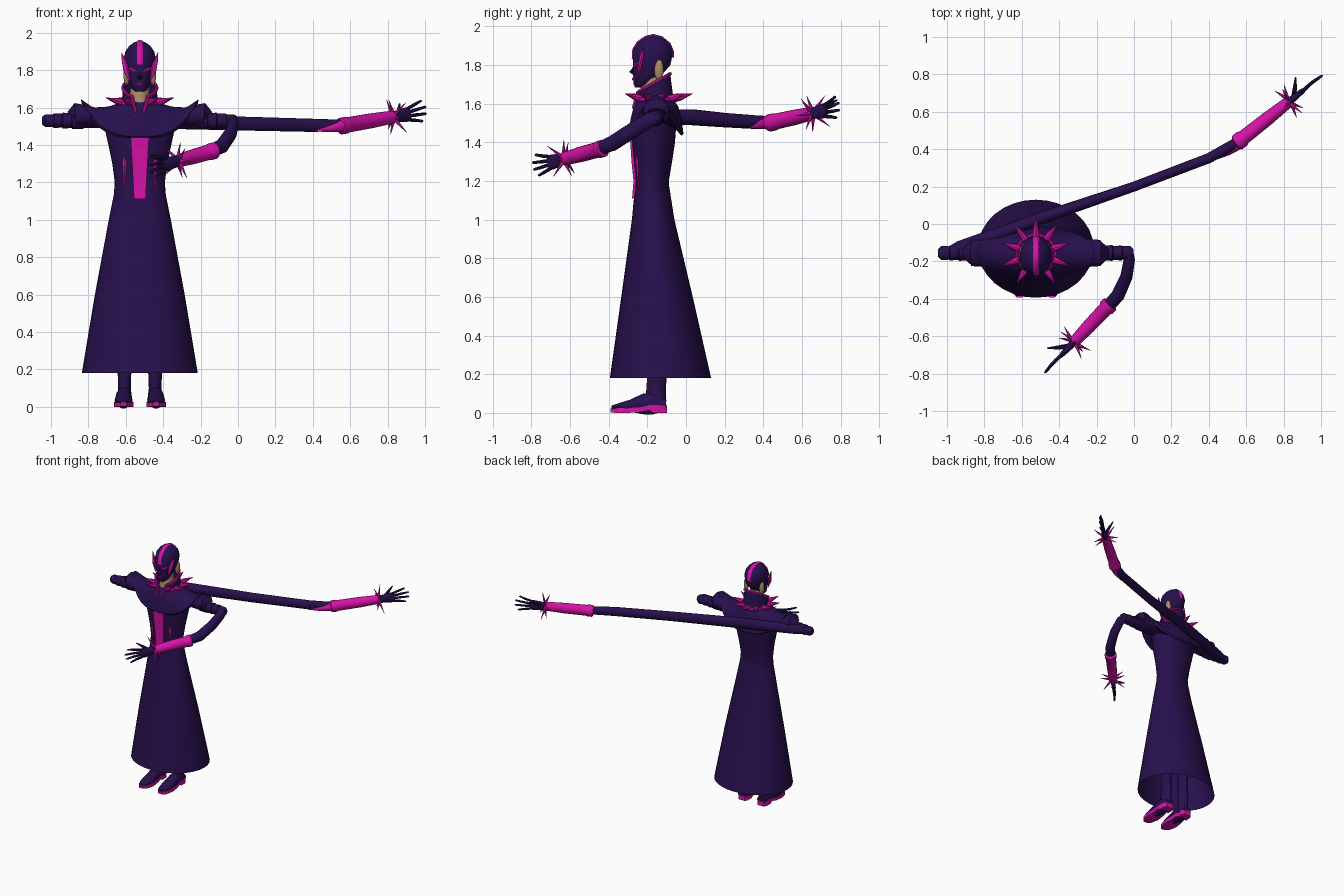
import bpy, bmesh, math
from mathutils import Vector

if "Cube" in bpy.data.objects:
    bpy.data.objects.remove(bpy.data.objects["Cube"])

CX = -0.525  # body centre line
UP = Vector((0, 0, 1))


def material(name, rgb):
    m = bpy.data.materials.new(name)
    m.use_nodes = True
    m.diffuse_color = (*rgb, 1)
    m.node_tree.nodes["Principled BSDF"].inputs["Base Color"].default_value = (*rgb, 1)
    return m


PURPLE = material("dark purple", (0.021, 0.005, 0.075))
PINK = material("hot pink", (0.68, 0.006, 0.39))
SKIN = material("tan skin", (0.42, 0.27, 0.13))


def finish(name, bm, mat):
    bmesh.ops.recalc_face_normals(bm, faces=bm.faces)
    me = bpy.data.meshes.new(name)
    bm.to_mesh(me)
    bm.free()
    me.materials.append(mat)
    ob = bpy.data.objects.new(name, me)
    bpy.context.collection.objects.link(ob)
    bpy.ops.object.select_all(action='DESELECT')
    ob.select_set(True)
    bpy.context.view_layer.objects.active = ob
    bpy.ops.object.shade_smooth_by_angle(angle=0.7)
    return ob


def loft(bm, rings, caps=True, closed=True):
    """Skin a list of equally long point rings."""
    vs = [[bm.verts.new(p) for p in r] for r in rings]
    n = len(vs[0])
    for a, b in zip(vs, vs[1:]):
        for i in range(n if closed else n - 1):
            j = (i + 1) % n
            bm.faces.new((a[i], a[j], b[j], b[i]))
    if caps:
        bm.faces.new(vs[0])
        bm.faces.new(vs[-1])


def oval(x, y, z, rx, ry, n=32, lift=0):
    """Horizontal oval; lift raises the two side ends."""
    angles = [math.tau * i / n for i in range(n)]
    return [(x + rx * math.cos(a), y + ry * math.sin(a), z + lift * abs(math.cos(a)) ** 3) for a in angles]


def tube(bm, path, n=14):
    """Path of (point, half width, half height)."""
    pts = [Vector(p) for p, w, h in path]
    rings = []
    for i, (p, w, h) in enumerate(path):
        d = (pts[min(i + 1, len(pts) - 1)] - pts[max(i - 1, 0)]).normalized()
        side = d.cross(UP if abs(d.z) < 0.999 else Vector((0, 1, 0))).normalized()
        up = side.cross(d)
        rings.append([pts[i] + side * w * math.cos(math.tau * k / n) + up * h * math.sin(math.tau * k / n)
                      for k in range(n)])
    loft(bm, rings)


def tube_part(name, mat, path, n=14):
    bm = bmesh.new()
    tube(bm, path, n)
    return finish(name, bm, mat)


def oval_part(name, mat, rows, caps=True):
    """Rows of (z, rx, y, ry) stacked on the centre line."""
    bm = bmesh.new()
    loft(bm, [oval(CX, y, z, rx, ry) for z, rx, y, ry in rows], caps)
    return finish(name, bm, mat)


# Robe and torso
oval_part("skirt", PURPLE, [(0.18, .31, -.132, .262), (0.6, .24, -.15, .185),
                            (1.0, .166, -.17, .11), (1.16, .134, -.175, .09)], caps=False)
oval_part("torso", PURPLE, [(1.12, .14, -.175, .092), (1.2, .134, -.176, .087), (1.3, .147, -.172, .1),
                            (1.4, .168, -.17, .113), (1.5, .19, -.165, .115), (1.58, .14, -.16, .1),
                            (1.63, .07, -.16, .07)])
oval_part("neck", SKIN, [(1.56, .07, -.175, .075), (1.64, .052, -.18, .06), (1.75, .05, -.175, .05)])

# Front panel and the small side trims
bm = bmesh.new()
loft(bm, [[(CX - w, y, z), (CX + w, y, z), (CX + w, y + .03, z), (CX - w, y + .03, z)]
          for z, w, y in [(1.11, .031, -.279), (1.2, .036, -.272), (1.3, .041, -.282), (1.46, .05, -.292)]])
finish("front_panel", bm, PINK)
for side, s in (("right", -1), ("left", 1)):
    tube_part(side + "_chest_trim", PINK, [((CX + s * .078, -.246, 1.16), .002, .002),
                                           ((CX + s * .081, -.25, 1.25), .007, .008),
                                           ((CX + s * .084, -.256, 1.31), .014, .008),
                                           ((CX + s * .084, -.256, 1.34), .001, .001)], 6)

# Mantle draped over the shoulders, sides swept up
bm = bmesh.new()
loft(bm, [oval(CX, -.155, z, rx, ry, 40, lift) for z, rx, ry, lift in
          [(1.63, .09, .085, 0), (1.585, .17, .115, .02), (1.52, .25, .132, .08),
           (1.445, .315, .142, .2), (1.435, .305, .132, .16), (1.47, .2, .11, .04)]])
finish("mantle", bm, PURPLE)

# Shoulder guards and ridged sleeves
for side, s in (("right", -1), ("left", 1)):
    def at(dx, z=1.53, y=-.155):
        return (CX + s * dx, y, z)
    tube_part(side + "_shoulder_guard", PURPLE, [(at(.18, 1.54), .06, .04), (at(.27, 1.555), .075, .055),
                                                 (at(.345, 1.56), .07, .066), (at(.352, 1.55), .05, .045)])
    tube_part(side + "_sleeve", PURPLE, [(at(.3), .045, .045), (at(.36), .046, .046), (at(.365), .04, .04),
                                         (at(.41), .042, .044), (at(.415), .037, .038), (at(.46), .04, .04),
                                         (at(.465), .036, .035), (at(.505), .037, .034), (at(.522), .02, .022)])

# Stretched right arm and bent left arm
tube_part("right_long_arm", PURPLE, [((-.985, -.145, 1.53), .025, .03), ((-.93, -.13, 1.53), .04, .038),
                                     ((-.5, .03, 1.53), .033, .042), ((0, .2, 1.515), .026, .038),
                                     ((.4, .352, 1.505), .027, .036), ((.58, .45, 1.505), .03, .03)])
tube_part("left_bent_arm", PURPLE, [((-.03, -.145, 1.53), .025, .035), ((-.025, -.19, 1.515), .03, .04),
                                    ((-.04, -.28, 1.46), .033, .04), ((-.085, -.38, 1.395), .036, .04),
                                    ((-.15, -.455, 1.365), .034, .034)])
tube_part("right_elbow_point", PINK, [((.41, .337, 1.475), .003, .003), ((.5, .385, 1.49), .02, .022),
                                      ((.57, .44, 1.505), .036, .036)])


def hand(side, wrist, direction, s):
    """Palm, four spread fingers and a thumb, plus the ring of wrist spikes."""
    d = Vector(direction).normalized()
    w = Vector(wrist)
    out = Vector((-d.y, d.x, 0)).normalized() * s
    up = out.cross(d).normalized()
    up = up if up.z > 0 else -up
    bm = bmesh.new()
    tube(bm, [(w - d * .02, .022, .026), (w + d * .04, .018, .034), (w + d * .09, .014, .04),
              (w + d * .115, .009, .034)])
    for k, length in zip((1.5, .5, -.5, -1.5), (.205, .23, .228, .2)):
        base = w + d * .09 + up * k * .018
        tip = w + d * length + up * (k * .036 + .005)
        tube(bm, [(base, .01, .01), (base.lerp(tip, .55) + out * .004, .009, .009),
                  (tip - d * .008, .007, .007), (tip, .002, .002)], 8)
    tip = w + d * .115 + out * .08 + up * .055
    tube(bm, [(w + d * .03, .014, .014), (w + d * .075 + out * .04 + up * .03, .011, .011),
              (tip, .004, .004)], 8)
    finish(side + "_hand", bm, PURPLE)
    bm = bmesh.new()
    for i in range(8):
        a = math.tau * i / 8 + .1
        r = out * math.cos(a) + up * math.sin(a)
        lean = d * (.025 if i % 2 else -.025)
        tube(bm, [(w + r * .02, .011, .011), (w + r * (.115 if i % 2 else .095) + lean, .001, .001)], 6)
    finish(side + "_wrist_spikes", bm, PINK)


# Forearm guards with thick elbow cuffs, then hands
for side, elbow, wrist, s in (("right", (.545, .43, 1.5), (.83, .655, 1.55), 1),
                              ("left", (-.125, -.425, 1.37), (-.32, -.63, 1.315), -1)):
    e, w = Vector(elbow), Vector(wrist)
    tube_part(side + "_forearm_guard", PINK, [(e, .036, .038), (e.lerp(w, .02), .045, .045),
                                              (e.lerp(w, .12), .045, .045), (e.lerp(w, .15), .039, .041),
                                              (e.lerp(w, .6), .037, .04), (w, .03, .034)], 18)
    hand(side, wrist, w - e, s)

# Head
oval_part("head", PURPLE, [(1.685, .022, -.24, .024), (1.70, .042, -.225, .046), (1.74, .06, -.203, .07),
                           (1.80, .078, -.178, .097), (1.86, .086, -.172, .104), (1.90, .077, -.17, .093),
                           (1.93, .056, -.17, .068), (1.948, .032, -.17, .04), (1.955, .01, -.17, .012)])
tube_part("nose", PURPLE, [((CX, -.268, 1.80), .006, .006), ((CX, -.284, 1.765), .012, .01),
                           ((CX, -.268, 1.75), .006, .004)], 8)
tube_part("head_stripe", PINK, [((CX, y, z), .016, .006) for y, z in
                                [(-.275, 1.83), (-.272, 1.88), (-.25, 1.917), (-.21, 1.945), (-.17, 1.955),
                                 (-.125, 1.943), (-.085, 1.91), (-.069, 1.87), (-.068, 1.84)]], 8)
tube_part("mouth", PINK, [((CX - .022, -.262, 1.722), .002, .002), ((CX, -.274, 1.728), .006, .009),
                          ((CX + .022, -.262, 1.722), .002, .002)], 6)
for side, s in (("right", -1), ("left", 1)):
    tube_part(side + "_eye", PINK, [((CX + s * .014, -.272, 1.79), .003, .002),
                                    ((CX + s * .036, -.264, 1.8), .006, .009),
                                    ((CX + s * .062, -.238, 1.813), .003, .002)], 6)
    tube_part(side + "_face_fin", PINK, [((CX + s * .055, -.243, 1.74), .002, .003),
                                         ((CX + s * .074, -.238, 1.80), .01, .016),
                                         ((CX + s * .085, -.228, 1.85), .008, .014),
                                         ((CX + s * .098, -.222, 1.895), .001, .001)], 8)
    bm = bmesh.new()
    bmesh.ops.create_uvsphere(bm, u_segments=14, v_segments=8, radius=1)
    for v in bm.verts:
        v.co = (CX + s * .07 + v.co.x * .018, -.14 + v.co.y * .024, 1.775 + v.co.z * .056)
    finish(side + "_ear", bm, SKIN)

# Standing collar, open at the front and high at the back
steps = [math.radians(-62 + 304 * i / 32) for i in range(33)]
rim = [(CX + .09 * math.cos(a), -.17 + .088 * math.sin(a), 1.705 + .05 * math.sin(a)) for a in steps]
bm = bmesh.new()
loft(bm, [[(CX + .1 * math.cos(a), -.16 + .1 * math.sin(a), 1.59) for a in steps], rim], False, False)
finish("collar", bm, PURPLE)
start = [(CX + .022, -.272, 1.575)]
end = [(CX - .022, -.272, 1.575)]
tube_part("collar_rim", PINK, [(p, .009, .009) for p in start + rim + end], 8)

# Spiked ring around the collar
bm = bmesh.new()
ring = [math.radians(-58 + 296 * i / 8) for i in range(9)]
for a in ring:
    c, t = math.cos(a), math.sin(a)
    tube(bm, [((CX + .09 * c, -.155 + .085 * t, 1.625), .021, .021),
              ((CX + .125 * c, -.155 + .125 * t, 1.634), .018, .018),
              ((CX + .19 * c, -.155 + .19 * t, 1.652), .001, .001)], 8)
tube(bm, [((CX + .1 * math.cos(a), -.158 + .1 * math.sin(a), 1.622), .01, .012) for a in steps], 8)
finish("collar_spikes", bm, PINK)

# Legs, boots and soles
for side, s in (("right", -1), ("left", 1)):
    lx, fx = CX + s * .082, CX + s * .087
    bm = bmesh.new()
    loft(bm, [oval(lx, y, z, rx, ry, 16) for z, rx, y, ry in
              [(.03, .042, -.152, .05), (.1, .034, -.155, .052), (.17, .036, -.152, .05),
               (.2, .04, -.15, .05), (.21, .034, -.15, .044), (.7, .045, -.155, .05)]])
    tube(bm, [((fx, -.385, .03), .018, .008), ((fx, -.35, .032), .038, .018), ((fx, -.29, .036), .048, .032),
              ((fx, -.22, .045), .044, .055), ((fx, -.17, .05), .04, .06), ((fx, -.105, .04), .036, .03)])
    finish(side + "_boot", bm, PURPLE)
    bm = bmesh.new()
    loft(bm, [[(fx - w, y, low), (fx + w, y, low), (fx + w, y, top), (fx - w, y, top)]
              for y, w, low, top in [(-.392, .016, .004, .024), (-.365, .038, 0, .024), (-.3, .052, 0, .025),
                                     (-.23, .046, .004, .03), (-.19, .042, .015, .04), (-.172, .042, 0, .042),
                                     (-.12, .042, 0, .038), (-.098, .028, 0, .036)]])
    finish(side + "_sole", bm, PINK)
